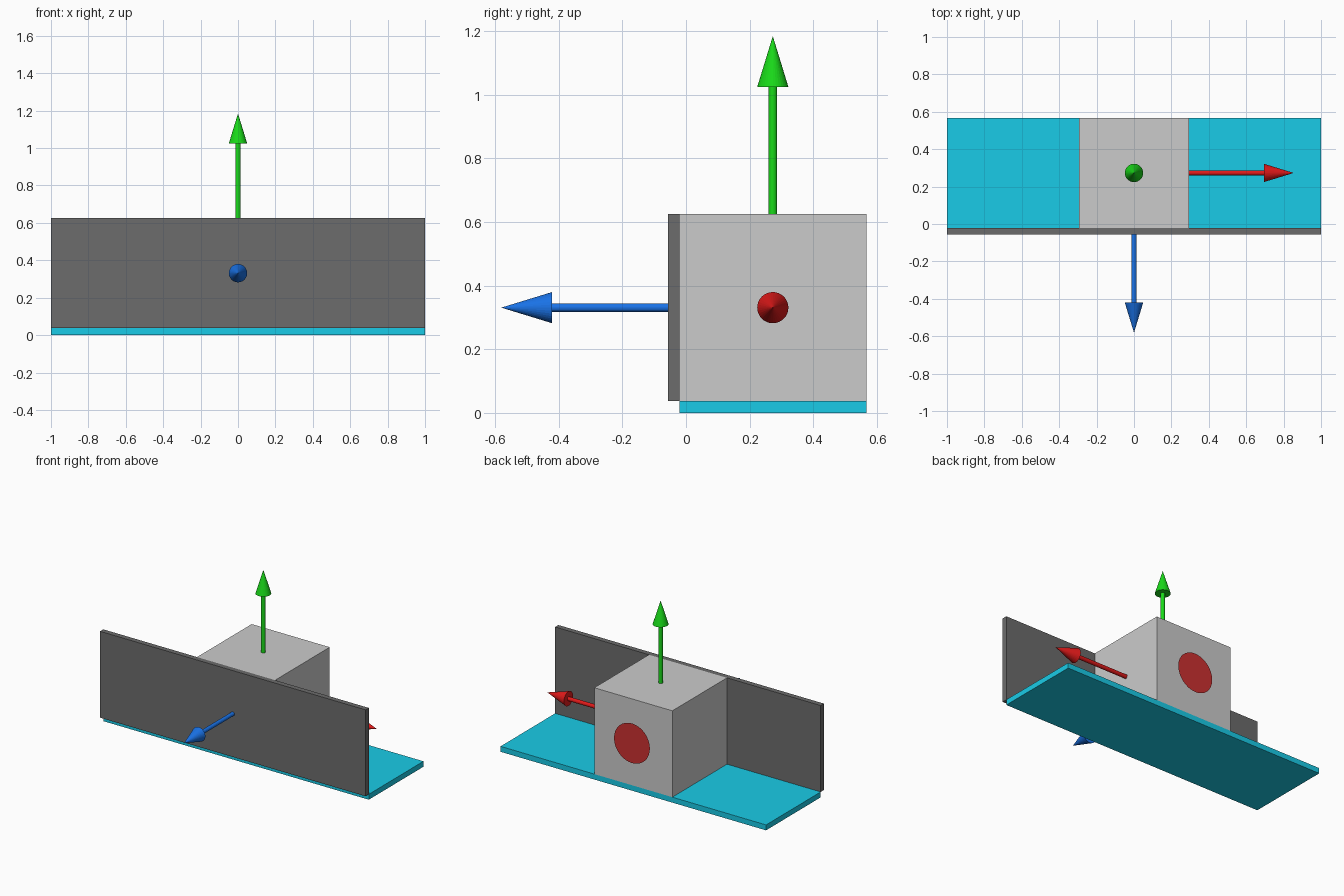
import bpy
from mathutils import Vector

if "Cube" in bpy.data.objects:
    bpy.data.objects.remove(bpy.data.objects["Cube"])

S = 0.588          # cube edge, also panel height and floor depth
T = 0.037          # panel thickness
Y0 = -0.021        # front plane of the cube
CENTER = Vector((0, Y0 + S / 2, T + S / 2))


def material(name, rgb):
    m = bpy.data.materials.new(name)
    m.diffuse_color = (*rgb, 1)
    m.use_nodes = True
    m.node_tree.nodes["Principled BSDF"].inputs["Base Color"].default_value = m.diffuse_color
    return m


def finish(name, mat):
    o = bpy.context.object
    o.name = name
    if mat:
        o.data.materials.append(mat)
    return o


def box(name, lo, hi, mat=None):
    lo, hi = Vector(lo), Vector(hi)
    bpy.ops.mesh.primitive_cube_add(size=1, location=(lo + hi) / 2)
    o = finish(name, mat)
    o.scale = hi - lo
    return o


def arrow(name, direction, mat, length=0.854, head=0.16):
    # shaft from the cube centre, then a cone head
    d = Vector(direction)
    rot = d.to_track_quat('Z', 'Y').to_euler()
    shaft = length - head
    bpy.ops.mesh.primitive_cylinder_add(vertices=32, radius=0.0135, depth=shaft,
                                        location=CENTER + d * shaft / 2, rotation=rot)
    finish(name + "_shaft", mat)
    bpy.ops.mesh.primitive_cone_add(vertices=32, radius1=0.049, depth=head,
                                    location=CENTER + d * (length - head / 2), rotation=rot)
    finish(name + "_head", mat)


red = material("red", (0.75, 0.01, 0.01))
green = material("green", (0.01, 0.7, 0.01))
blue = material("blue", (0.01, 0.17, 0.8))
cyan = material("cyan", (0.01, 0.6, 0.8))
dark = material("dark_grey", (0.15, 0.15, 0.15))
disc_red = material("disc_red", (0.6, 0.03, 0.03))

# central cube, floor plate and front panel
box("cube", (-S / 2, Y0, T), (S / 2, Y0 + S, T + S))
box("floor_plate", (-1, Y0, 0), (1, Y0 + S, T), cyan)
box("front_panel", (-1, Y0 - T + 0.002, T), (1, Y0, T + S), dark)

# axis arrows
arrow("right_arrow", (1, 0, 0), red)
arrow("up_arrow", (0, 0, 1), green)
arrow("front_arrow", (0, -1, 0), blue)

# thin disc floating just off the back face
bpy.ops.mesh.primitive_circle_add(vertices=32, radius=0.135, fill_type='NGON',
                                  location=(0, Y0 + S + 0.0145, CENTER.z),
                                  rotation=(-1.5707963, 0, 0))
finish("back_disc", disc_red)
